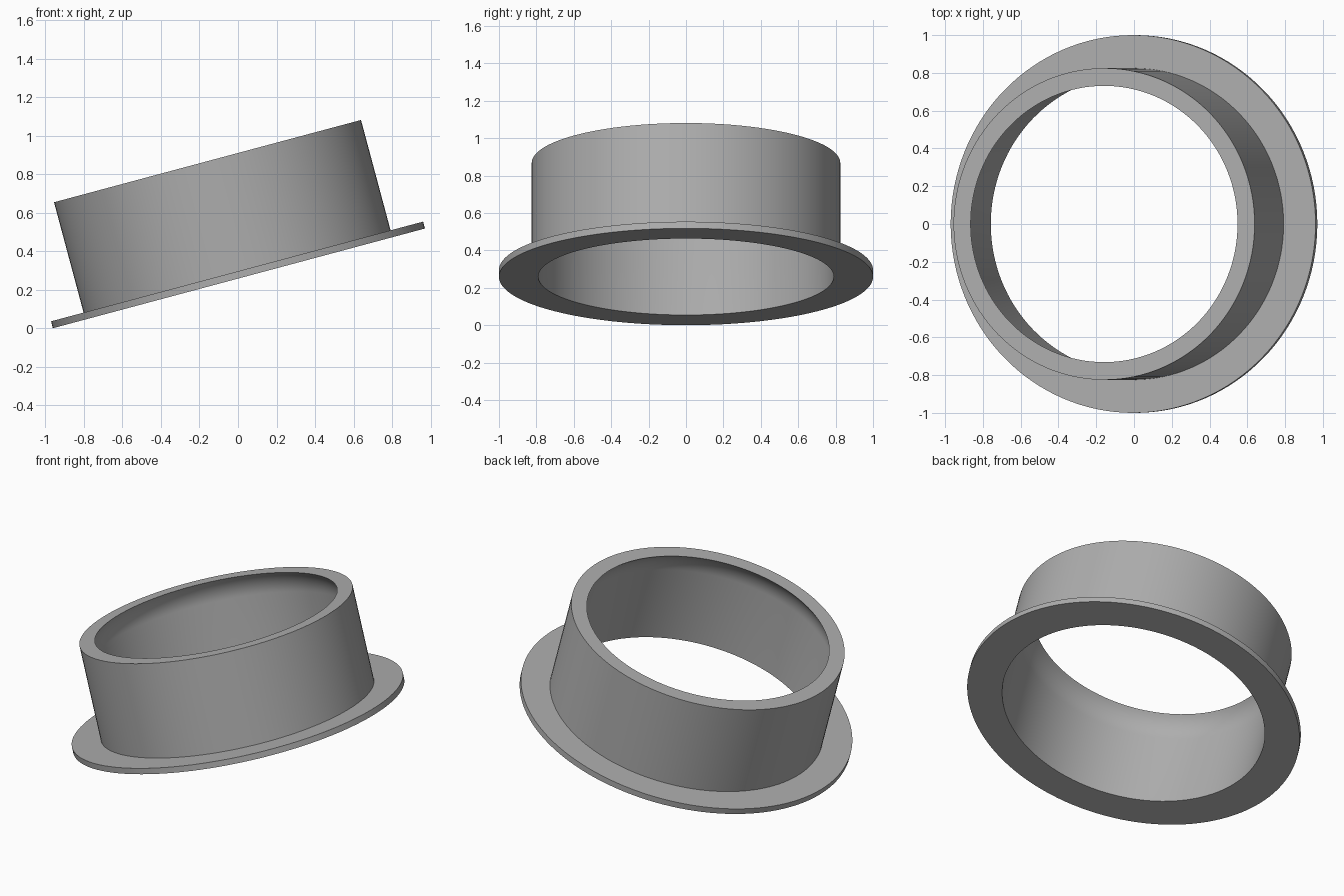
import bpy, bmesh
from math import radians, cos, sin, pi
from mathutils import Matrix, Vector

cube = bpy.data.objects.get("Cube")
if cube:
    bpy.data.objects.remove(cube, do_unlink=True)

SEGMENTS = 128
TILT = radians(15)
FLANGE_R, FLANGE_T = 1.0, 0.037
TUBE_R, BORE_R, HEIGHT = 0.825, 0.79, 0.63
ARC_R, ARC_END = 0.2, radians(45)

# Plain grey material
grey = bpy.data.materials.new("grey")
grey.use_nodes = True
colour = (0.42, 0.42, 0.42, 1)
grey.diffuse_color = colour
grey.node_tree.nodes["Principled BSDF"].inputs["Base Color"].default_value = colour

# Closed cross-section: flange, tube wall, bore curving inward at the rim
arc_base = HEIGHT - ARC_R * sin(ARC_END)
arc = [(BORE_R - ARC_R * (1 - cos(ARC_END * i / 10)),
        arc_base + ARC_R * sin(ARC_END * i / 10)) for i in range(11)]
profile = [(FLANGE_R, 0), (FLANGE_R, FLANGE_T), (TUBE_R, FLANGE_T),
           (TUBE_R, HEIGHT)] + arc[::-1] + [(BORE_R, 0)]

# Spin the section into a flanged collar
bm = bmesh.new()
rings = []
for r, z in profile:
    rings.append([bm.verts.new((r * cos(2 * pi * k / SEGMENTS),
                                r * sin(2 * pi * k / SEGMENTS), z))
                  for k in range(SEGMENTS)])
for a, b in zip(rings, rings[1:] + rings[:1]):
    for k in range(SEGMENTS):
        n = (k + 1) % SEGMENTS
        bm.faces.new((a[k], a[n], b[n], b[k]))
bmesh.ops.recalc_face_normals(bm, faces=bm.faces)

# Lean the collar and rest its low edge on the floor
bm.transform(Matrix.Rotation(-TILT, 4, 'Y'))
xs = [v.co.x for v in bm.verts]
low = min(v.co.z for v in bm.verts)
bmesh.ops.translate(bm, verts=bm.verts,
                    vec=Vector((-(min(xs) + max(xs)) / 2, 0, -low)))

mesh = bpy.data.meshes.new("flanged_collar")
bm.to_mesh(mesh)
bm.free()
mesh.materials.append(grey)
collar = bpy.data.objects.new("flanged_collar", mesh)
bpy.context.collection.objects.link(collar)
bpy.context.view_layer.objects.active = collar
collar.select_set(True)
bpy.ops.object.shade_smooth_by_angle(angle=radians(30))
